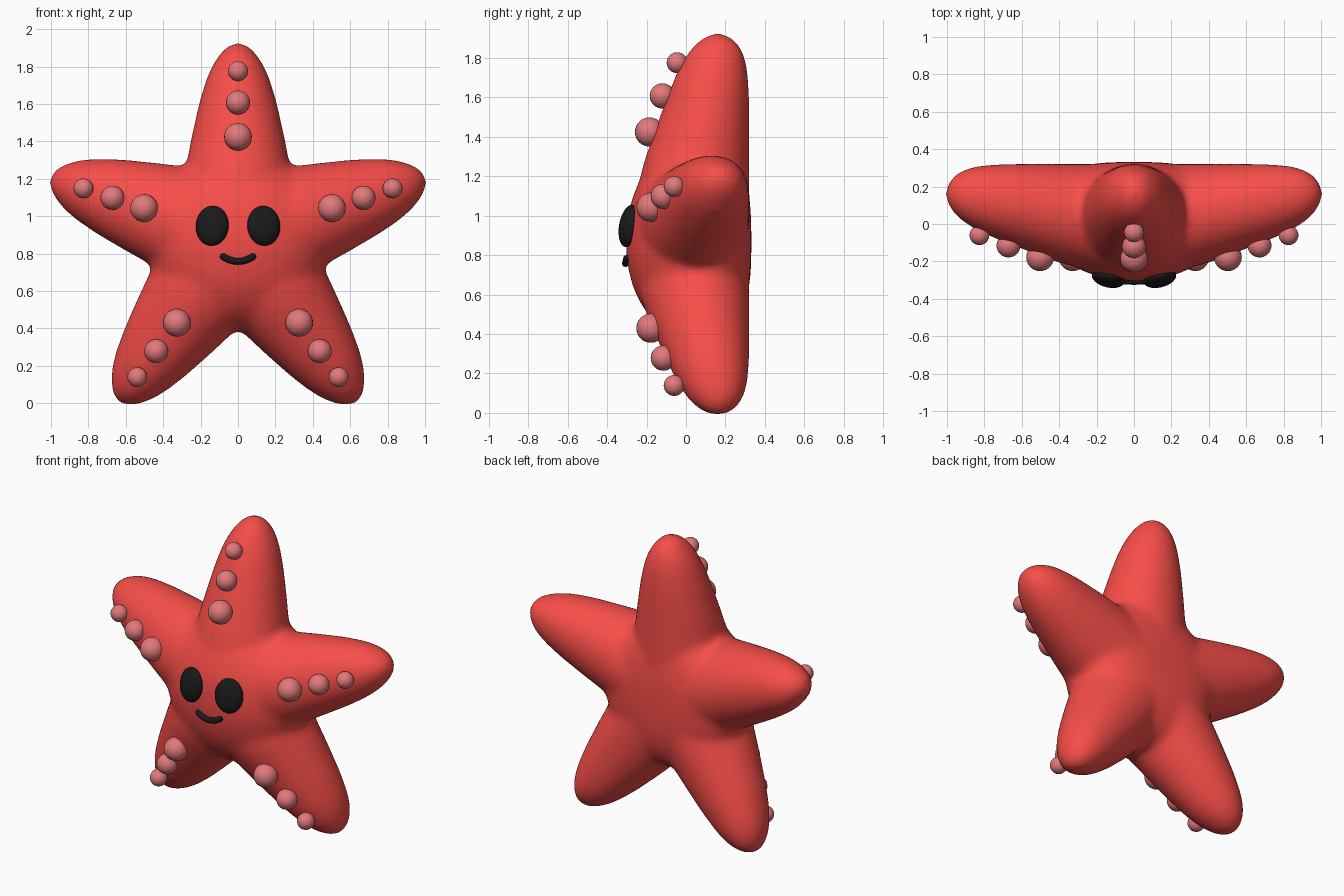
import bpy, bmesh, math
from mathutils import Vector, Matrix

if "Cube" in bpy.data.objects:
    bpy.data.objects.remove(bpy.data.objects["Cube"])

CZ = 0.88


def material(name, rgb):
    m = bpy.data.materials.new(name)
    m.diffuse_color = (*rgb, 1)
    m.use_nodes = True
    m.node_tree.nodes["Principled BSDF"].inputs["Base Color"].default_value = m.diffuse_color
    return m


RED = material("red", (0.93, 0.075, 0.065))
PINK = material("pink", (0.76, 0.19, 0.2))
BLACK = material("black", (0.01, 0.01, 0.01))


def finish(name, bm, mat):
    bmesh.ops.recalc_face_normals(bm, faces=bm.faces)
    for f in bm.faces:
        f.smooth = True
    me = bpy.data.meshes.new(name)
    bm.to_mesh(me)
    bm.free()
    me.materials.append(mat)
    ob = bpy.data.objects.new(name, me)
    bpy.context.collection.objects.link(ob)
    return ob


def ball(bm, centre, radii, rot=Matrix(), u=32, v=20):
    mat = Matrix.Translation(centre) @ rot @ Matrix.Diagonal((*radii, 1))
    return bmesh.ops.create_uvsphere(bm, u_segments=u, v_segments=v, radius=1, matrix=mat)["verts"]


# arm stations: distance from centre, half width, front y, back y
STATIONS = [(0, .27, -.27, .322), (.2, .292, -.262, .322), (.4, .277, -.212, .322),
            (.54, .25, -.163, .323), (.72, .21, -.098, .322), (.84, .175, -.05, .315),
            (.92, .142, -.008, .301), (.98, .104, .035, .276), (1.02, .068, .08, .24),
            (1.042, .034, .12, .2)]
TIP = (1.05, .16)
# angle, arm length factor, bead distance factor
ARMS = [(90, 1.0, .99), (18, 1.008, .96), (162, 1.008, .96), (-54, 1.033, 1.012), (-126, 1.033, 1.012)]


def arm(bm, angle, k, n=40):
    a = math.radians(angle)
    out = Vector((math.cos(a), 0, math.sin(a)))
    side = Vector((-math.sin(a), 0, math.cos(a)))
    base = Vector((0, 0, CZ))
    rings = []
    for d, w, yf, yb in STATIONS:
        ring = []
        for i in range(n):
            t = 2 * math.pi * i / n
            y = (yf + yb) / 2 + (yb - yf) / 2 * math.sin(t)
            ring.append(bm.verts.new(base + out * d * k + side * w * math.cos(t) + Vector((0, y, 0))))
        rings.append(ring)
    tip = bm.verts.new(base + out * TIP[0] * k + Vector((0, TIP[1], 0)))
    bm.faces.new(rings[0])
    for r, s in zip(rings, rings[1:]):
        for i in range(n):
            j = (i + 1) % n
            bm.faces.new((r[i], r[j], s[j], s[i]))
    for i in range(n):
        bm.faces.new((rings[-1][i], rings[-1][(i + 1) % n], tip))


# body: five arms and a central dome with a flatter back, fused into one soft skin
bm = bmesh.new()
for angle, k, kb in ARMS:
    arm(bm, angle, k)
for v in ball(bm, (0, 0, 0), (1, 1, 1), u=64, v=48):
    x, y, z = v.co
    r = math.hypot(x, z)
    p = 2.9 if y > 0 else 2.1
    s = (r ** p + abs(y) ** p) ** (-1 / p)
    v.co = (x * s * .485, .04 + y * s * (.292 if y > 0 else .345), CZ - .01 + z * s * .485)
body = finish("body", bm, RED)
rm = body.modifiers.new("fuse", 'REMESH')
rm.mode = 'VOXEL'
rm.voxel_size = 0.018
rm.use_smooth_shade = True
sm = body.modifiers.new("soften", 'SMOOTH')
sm.factor = 0.5
sm.iterations = 24

# three beads along every arm
bm = bmesh.new()
for angle, k, kb in ARMS:
    a = math.radians(angle)
    up = angle == 90
    for d, y, r in ((.55, -.185 if up else -.178, .074), (.735, -.12 if up else -.115, .064),
                    (.905, -.045 if up else -.06, .053)):
        ball(bm, (math.cos(a) * d * kb, y, CZ + math.sin(a) * d * kb), (r, r, r), u=24, v=16)
finish("arm_beads", bm, PINK)

# eyes
for s, name in ((-1, "left_eye"), (1, "right_eye")):
    bm = bmesh.new()
    rot = Matrix.Rotation(s * math.radians(14), 4, 'Z') @ Matrix.Rotation(math.radians(-10), 4, 'X')
    ball(bm, (s * .138, -.29, .948), (.09, .046, .108), rot)
    finish(name, bm, BLACK)

# mouth: round tube along a smile
cu = bpy.data.curves.new("mouth", 'CURVE')
cu.dimensions = '3D'
cu.bevel_depth = .018
cu.bevel_resolution = 4
cu.use_fill_caps = True
sp = cu.splines.new('POLY')
N = 17
sp.points.add(N - 1)
for i, p in enumerate(sp.points):
    t = 2 * i / (N - 1) - 1
    p.co = (.092 * t, -.307 + .008 * t * t, .758 + .034 * t * t, 1)
    p.radius = .6 if abs(t) == 1 else 1
cu.materials.append(BLACK)
bpy.context.collection.objects.link(bpy.data.objects.new("mouth", cu))
